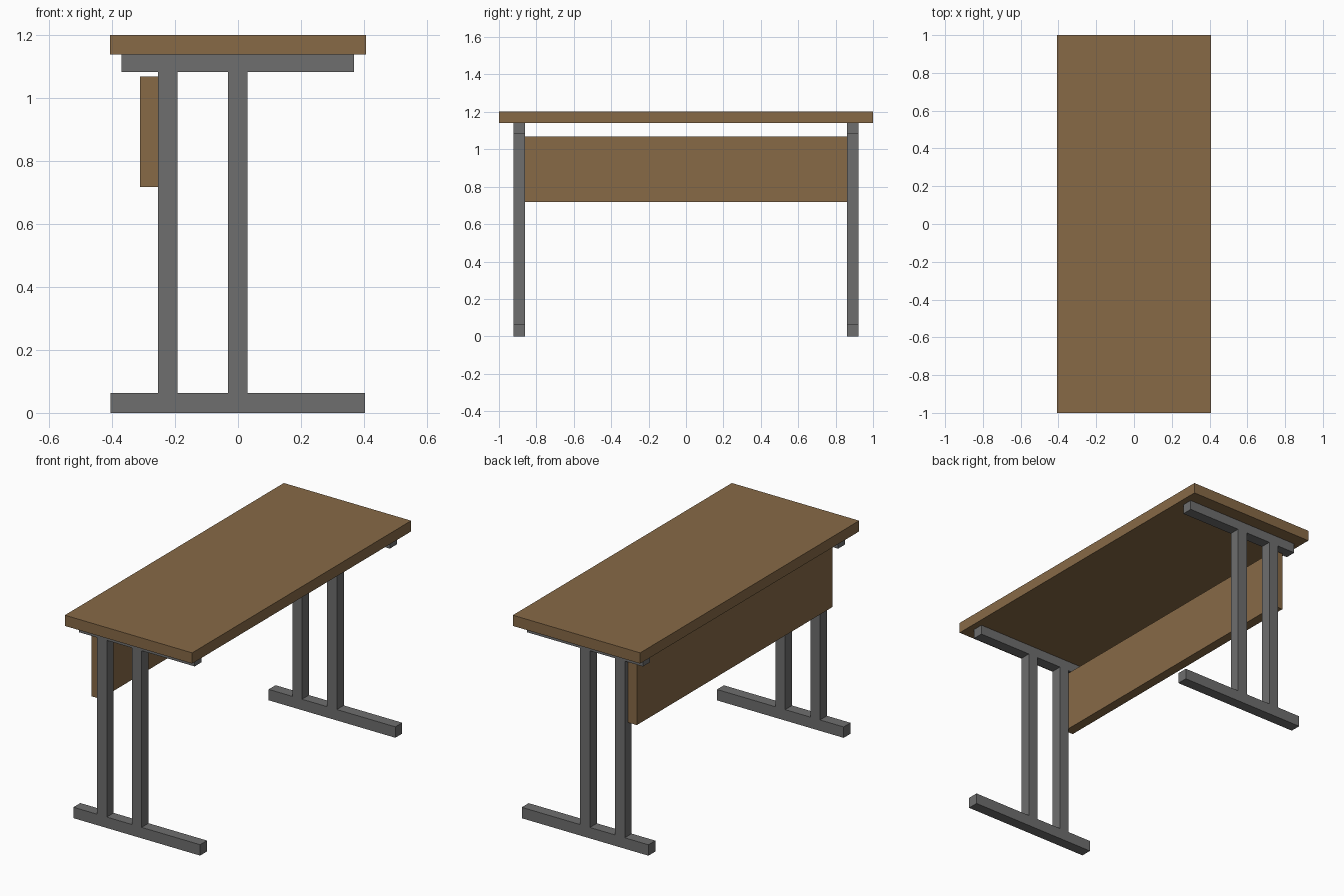
import bpy

if "Cube" in bpy.data.objects:
    bpy.data.objects.remove(bpy.data.objects["Cube"])


def material(name, colour):
    m = bpy.data.materials.new(name)
    m.diffuse_color = (*colour, 1.0)
    m.use_nodes = True
    m.node_tree.nodes["Principled BSDF"].inputs["Base Color"].default_value = m.diffuse_color
    return m


wood = material("brown wood", (0.242, 0.143, 0.062))
metal = material("grey metal", (0.156, 0.156, 0.156))


def box(name, x, y, z, mat):
    """Box from (min, max) pairs on each axis."""
    spans = (x, y, z)
    bpy.ops.mesh.primitive_cube_add(size=1, location=[(a + b) / 2 for a, b in spans])
    ob = bpy.context.object
    ob.name = name
    ob.scale = [b - a for a, b in spans]
    bpy.ops.object.transform_apply(location=False, rotation=False, scale=True)
    ob.data.materials.append(mat)
    return ob


# Worktop and modesty panel
box("table_top", (-0.407, 0.407), (-1.0, 1.0), (1.14, 1.202), wood)
box("modesty_panel", (-0.311, -0.255), (-0.893, 0.893), (0.718, 1.069), wood)

# Leg frames at both ends: foot, two posts and top rail
for end, y in (("front", (-0.923, -0.86)), ("back", (0.86, 0.923))):
    box(end + "_foot", (-0.406, 0.404), y, (0, 0.063), metal)
    box(end + "_top_rail", (-0.371, 0.369), y, (1.084, 1.14), metal)
    for side, x in (("outer", (-0.255, -0.193)), ("centre", (-0.032, 0.03))):
        box(f"{end}_{side}_post", x, y, (0.063, 1.084), metal)
